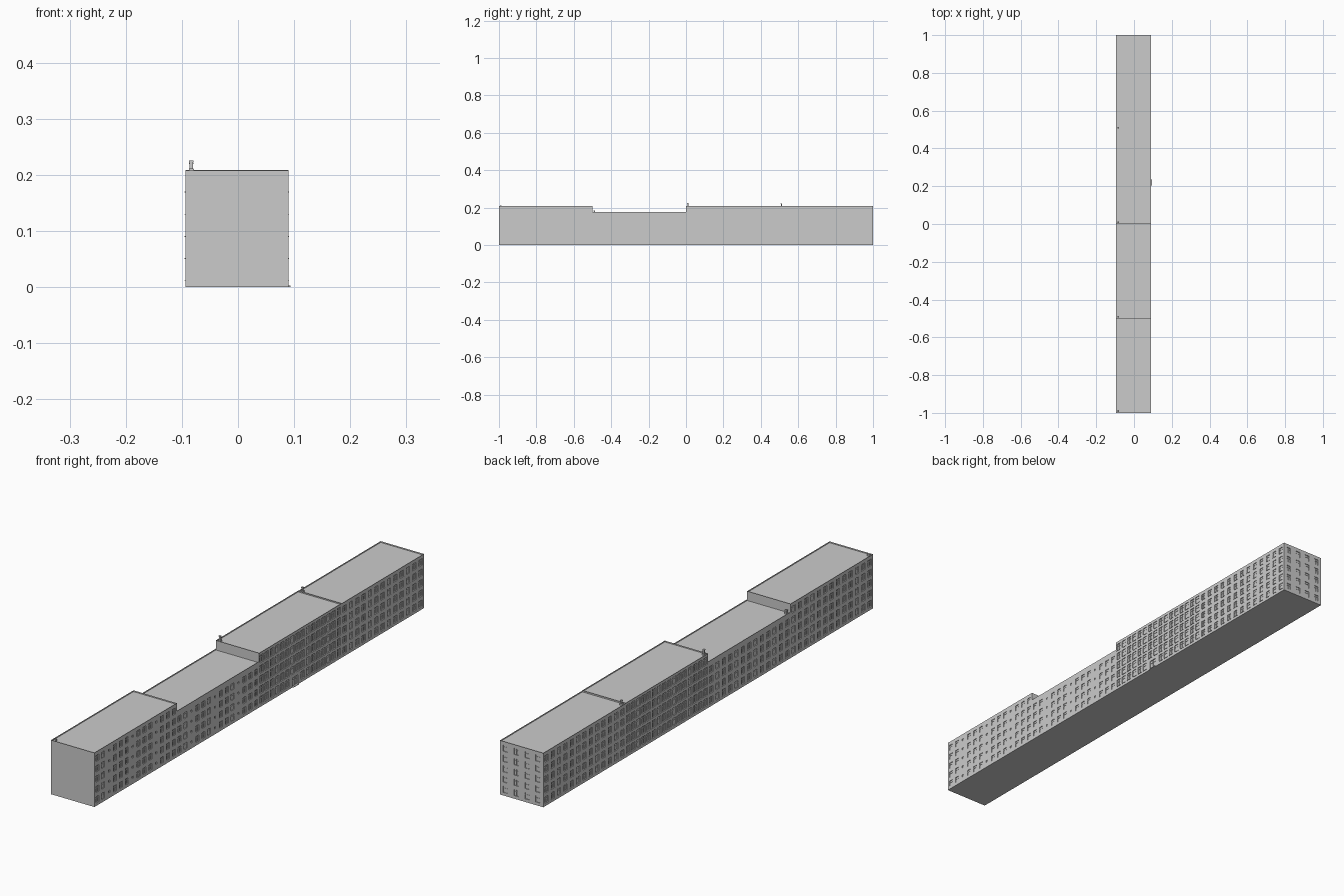
import bpy, bmesh
from mathutils import Vector, Matrix

if "Cube" in bpy.data.objects:
    bpy.data.objects.remove(bpy.data.objects["Cube"])

XL, XR = -0.094, 0.09          # long facade planes
REC = 0.003                    # window recess


def finish(bm, name):
    me = bpy.data.meshes.new(name)
    bm.to_mesh(me)
    bm.free()
    ob = bpy.data.objects.new(name, me)
    bpy.context.collection.objects.link(ob)
    return ob


def quad(bm, pts, n):
    f = bm.faces.new([bm.verts.new(p) for p in pts])
    f.normal_update()
    if f.normal.dot(Vector(n)) < 0:
        f.normal_flip()


def box(bm, a, b):
    a, b = Vector(a), Vector(b)
    size = [abs(b[i] - a[i]) for i in range(3)]
    bmesh.ops.create_cube(bm, size=1, matrix=Matrix.Translation((a + b) / 2) @ Matrix.Diagonal((*size, 1)))


# Maps facade coordinates (along, height, outward) to world space
SIDES = {
    "right": lambda u, z, o: Vector((XR + o, u, z)),
    "left": lambda u, z, o: Vector((XL - o, u, z)),
    "back": lambda u, z, o: Vector((u, 1 + o, z)),
}


def facade(wall, trim, side, u0, u1, h, rects, sills):
    P = SIDES[side]
    du = P(1, 0, 0) - P(0, 0, 0)
    up = Vector((0, 0, 1))
    out = P(0, 0, 1) - P(0, 0, 0)
    us = sorted({round(v, 5) for r in rects for v in r[:2]} | {u0, u1})
    zs = sorted({round(v, 5) for r in rects for v in r[2:]} | {0, h})

    def opening(i, j):
        if not (0 <= i < len(us) - 1 and 0 <= j < len(zs) - 1):
            return False
        u, z = (us[i] + us[i + 1]) / 2, (zs[j] + zs[j + 1]) / 2
        return any(r[0] < u < r[1] and r[2] < z < r[3] for r in rects)

    # wall cells, with recessed panes and their jambs
    for i in range(len(us) - 1):
        for j in range(len(zs) - 1):
            a, b, c, d = us[i], us[i + 1], zs[j], zs[j + 1]
            hole = opening(i, j)
            o = -REC if hole else 0
            quad(wall, [P(a, c, o), P(b, c, o), P(b, d, o), P(a, d, o)], out)
            if hole:
                for di, dj, p, q, n in ((-1, 0, (a, c), (a, d), du), (1, 0, (b, c), (b, d), -du),
                                        (0, -1, (a, c), (b, c), up), (0, 1, (a, d), (b, d), -up)):
                    if not opening(i + di, j + dj):
                        quad(wall, [P(*p, 0), P(*q, 0), P(*q, o), P(*p, o)], n)
    # mullions, transoms and sills
    for a, b, c, d in rects:
        if b - a > 0.012:
            m, t = (a + b) / 2, c + (d - c) * 0.68
            box(trim, P(m - 0.0007, c, -REC), P(m + 0.0007, d, -0.0015))
            box(trim, P(a, t - 0.0006, -REC), P(b, t + 0.0006, -0.0015))
        if sills:
            box(trim, P(a - 0.001, c - 0.0015, -0.001), P(b + 0.001, c, 0.0012))


def rows(h):
    n = 5 if h > 0.19 else 4
    return [0.012 + k * 0.0395 for k in range(n)]


def regular(u0, u1, h, n, w, wh):
    s = (u1 - u0) / n
    return [(u0 + (i + .5) * s - w / 2, u0 + (i + .5) * s + w / 2, z, z + wh)
            for i in range(n) for z in rows(h)]


def mixed(u0, u1, h):
    # wide windows, with small bathroom lights at every third bay
    s = (u1 - u0) / 14
    res = []
    for i in range(14):
        c = u0 + (i + .5) * s
        small = i % 4 == 2
        w = 0.004 if small else 0.009
        for z in rows(h):
            res.append((c - w, c + w, z + (0.009 if small else 0), z + (0.017 if small else 0.023)))
    return res


segments = [("south_block", -1, -0.5, 0.208), ("low_block", -0.5, 0, 0.177),
            ("central_block", 0, 0.5, 0.209), ("north_block", 0.5, 1, 0.208)]

for k, (name, y0, y1, h) in enumerate(segments):
    wall, trim = bmesh.new(), bmesh.new()
    # long facades
    if name == "central_block":
        r = regular(y0, y1, h, 16, 0.021, 0.028)
        door = (0.203, 0.235, 0.003, 0.036)
        rr = [q for q in r if q[2] > 0.03 or q[1] < 0.2 or q[0] > 0.238] + [door]
        l = r
    elif name == "north_block":
        rr = l = regular(y0, y1, h, 13, 0.019, 0.024)
    else:
        rr, l = mixed(y0, y1, h), regular(y0, y1, h, 13, 0.019, 0.024)
    facade(wall, trim, "right", y0, y1, h, rr, k >= 2)
    facade(wall, trim, "left", y0, y1, h, l, True)
    # end walls, only where exposed above the neighbour
    lo = segments[k - 1][3] if k else 0
    if lo < h:
        quad(wall, [(XL, y0, lo), (XR, y0, lo), (XR, y0, h), (XL, y0, h)], (0, -1, 0))
    if k == 3:
        facade(wall, trim, "back", XL, XR, h, regular(XL, XR, h, 4, 0.019, 0.024), False)
    elif segments[k + 1][3] < h:
        lo = segments[k + 1][3]
        quad(wall, [(XL, y1, lo), (XR, y1, lo), (XR, y1, h), (XL, y1, h)], (0, 1, 0))
    # underside
    quad(wall, [(XL, y0, 0), (XR, y0, 0), (XR, y1, 0), (XL, y1, 0)], (0, 0, -1))
    finish(wall, name + "_walls")
    finish(trim, name + "_window_trim")

    # sunken roof with a thin parapet
    bm = bmesh.new()
    quad(bm, [(XL, y0, h), (XR, y0, h), (XR, y1, h), (XL, y1, h)], (0, 0, 1))
    bm.faces.ensure_lookup_table()
    f = bm.faces[0]
    bmesh.ops.inset_region(bm, faces=[f], thickness=0.002)
    inner = bmesh.ops.extrude_discrete_faces(bm, faces=[f])["faces"]
    bmesh.ops.translate(bm, verts=inner[0].verts, vec=(0, 0, -0.005))
    finish(bm, name + "_roof")

    # chimney with a wider foot and cap
    top = (0.211, 0.186, 0.226, 0.222)[k]
    bm = bmesh.new()
    cx, cy, base = -0.083, y0 + 0.01, h - 0.005
    for hw, za, zb in ((0.0045, base, base + 0.006), (0.003, base + 0.006, top - 0.003), (0.004, top - 0.003, top)):
        if zb > za:
            box(bm, (cx - hw, cy - hw, za), (cx + hw, cy + hw, zb))
    finish(bm, name + "_chimney")

# entrance step
bm = bmesh.new()
box(bm, (XR - 0.002, 0.203, 0), (XR + 0.004, 0.235, 0.003))
finish(bm, "entrance_step")
